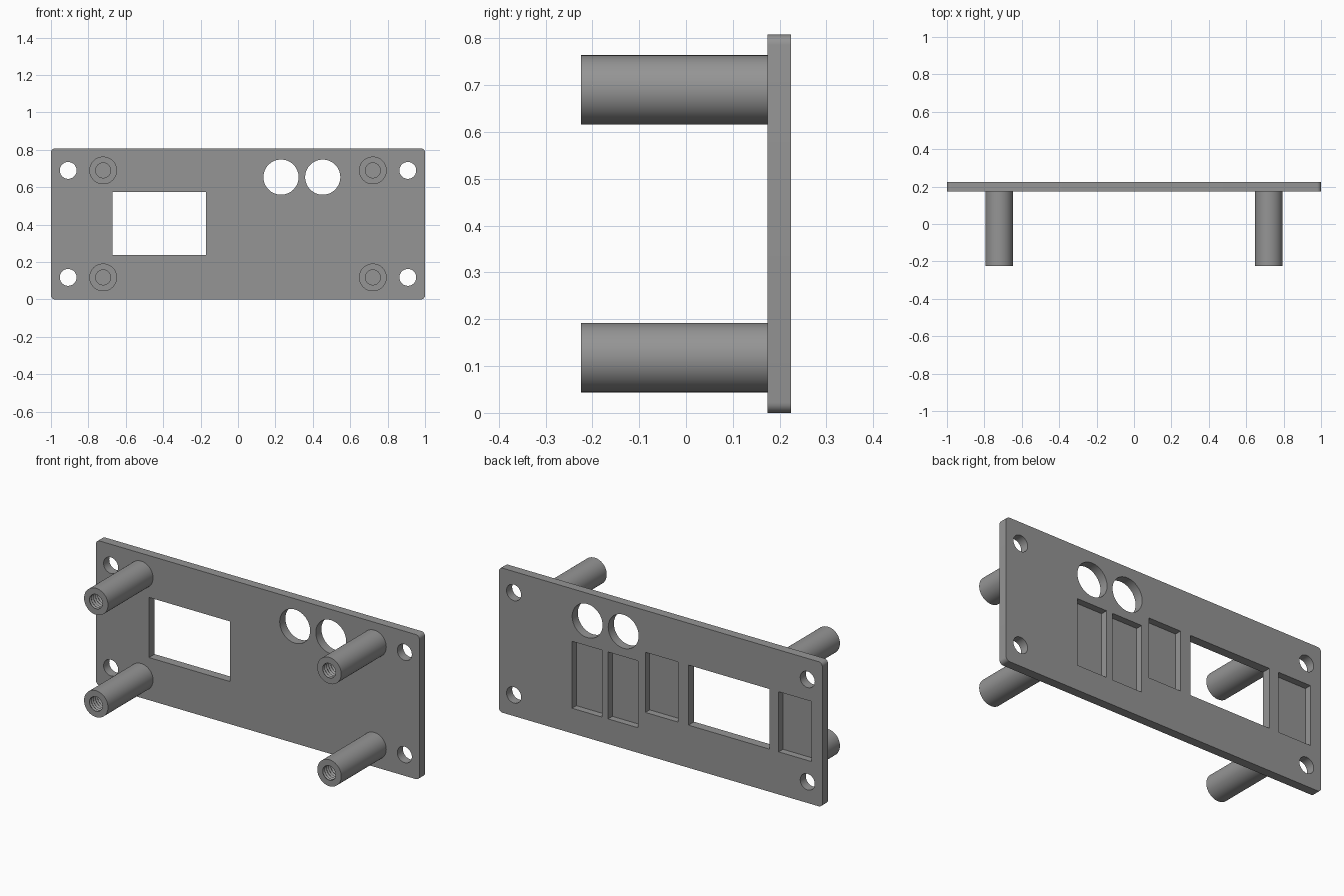
import bpy, bmesh
from math import pi, radians
from mathutils import Matrix, Vector

cube = bpy.data.objects.get("Cube")
if cube:
    bpy.data.objects.remove(cube, do_unlink=True)

grey = bpy.data.materials.new("mid grey")
grey.use_nodes = True
colour = (0.3, 0.3, 0.3, 1)
grey.diffuse_color = colour
grey.node_tree.nodes["Principled BSDF"].inputs["Base Color"].default_value = colour

FRONT, BACK = 0.174, 0.224   # plate faces
POST_END = -0.224
HEIGHT = 0.808
ROWS = (0.118, 0.69)         # heights of posts and screw holes


def make_object(name, bm):
    bmesh.ops.recalc_face_normals(bm, faces=bm.faces)
    mesh = bpy.data.meshes.new(name)
    bm.to_mesh(mesh)
    bm.free()
    mesh.materials.append(grey)
    obj = bpy.data.objects.new(name, mesh)
    bpy.context.collection.objects.link(obj)
    return obj


def box(name, x0, x1, y0, y1, z0, z1, corner=0):
    bm = bmesh.new()
    bmesh.ops.create_cube(bm, size=1)
    bmesh.ops.scale(bm, vec=(x1 - x0, y1 - y0, z1 - z0), verts=bm.verts)
    bmesh.ops.translate(bm, vec=((x0 + x1) / 2, (y0 + y1) / 2, (z0 + z1) / 2), verts=bm.verts)
    if corner:
        edges = [e for e in bm.edges if abs(e.verts[0].co.y - e.verts[1].co.y) > 0.01]
        bmesh.ops.bevel(bm, geom=edges, offset=corner, segments=6, profile=0.5, affect='EDGES')
    return make_object(name, bm)


def drill(name, x, z, radius):
    bm = bmesh.new()
    bmesh.ops.create_cone(bm, cap_ends=True, segments=64, radius1=radius, radius2=radius, depth=0.3,
                          matrix=Matrix.Translation((x, BACK, z)) @ Matrix.Rotation(pi / 2, 4, 'X'))
    return make_object(name, bm)


def smooth(obj):
    bpy.ops.object.select_all(action='DESELECT')
    obj.select_set(True)
    bpy.context.view_layer.objects.active = obj
    bpy.ops.object.shade_smooth_by_angle(angle=radians(30))


def cut(target, cutter):
    cutter.hide_render = True
    mod = target.modifiers.new("cut", 'BOOLEAN')
    mod.operation = 'DIFFERENCE'
    mod.solver = 'EXACT'
    mod.object = cutter
    bpy.context.view_layer.objects.active = target
    bpy.ops.object.modifier_apply(modifier=mod.name)
    bpy.data.objects.remove(cutter, do_unlink=True)


# Plate with rounded corners
plate = box("panel_plate", -1, 1, FRONT, BACK, 0, HEIGHT, corner=0.022)

# Screw holes and the two round openings
for z in ROWS:
    for x in (-0.908, 0.908):
        cut(plate, drill("screw_hole", x, z, 0.045))
for x in (0.23, 0.453):
    cut(plate, drill("round_opening", x, 0.654, 0.094))

# Display window and the shallow pockets in the back
cut(plate, box("window", -0.672, -0.172, 0, 0.4, 0.238, 0.574))
pocket_floor = BACK - 0.038
for x0, x1, z0, z1 in ((0.362, 0.548, 0.14, 0.514), (0.139, 0.325, 0.14, 0.514),
                       (-0.108, 0.094, 0.238, 0.574), (-0.932, -0.73, 0.238, 0.574)):
    cut(plate, box("pocket", x0, x1, pocket_floor, 0.4, z0, z1))
smooth(plate)


# Standoff post: spun profile with a threaded blind bore
def post(name, x, z):
    bore, groove, pitch, turns = 0.04, 0.047, 0.018, 18
    profile = [(0, FRONT), (0.074, FRONT), (0.074, POST_END), (bore, POST_END)]
    for i in range(turns):
        y = POST_END + i * pitch
        profile += [(groove, y + pitch / 2), (bore, y + pitch)]
    profile.append((0, POST_END + turns * pitch))
    bm = bmesh.new()
    verts = [bm.verts.new((x + r, y, z)) for r, y in profile]
    edges = [bm.edges.new(pair) for pair in zip(verts, verts[1:])]
    bmesh.ops.spin(bm, geom=verts + edges, cent=(x, 0, z), axis=Vector((0, 1, 0)),
                   angle=2 * pi, steps=48, use_merge=True)
    bmesh.ops.remove_doubles(bm, verts=bm.verts, dist=0.0001)
    smooth(make_object(name, bm))


for level, z in zip(("lower", "upper"), ROWS):
    for side, x in (("right", -0.721), ("left", 0.721)):
        post(f"{level}_{side}_post", x, z)
